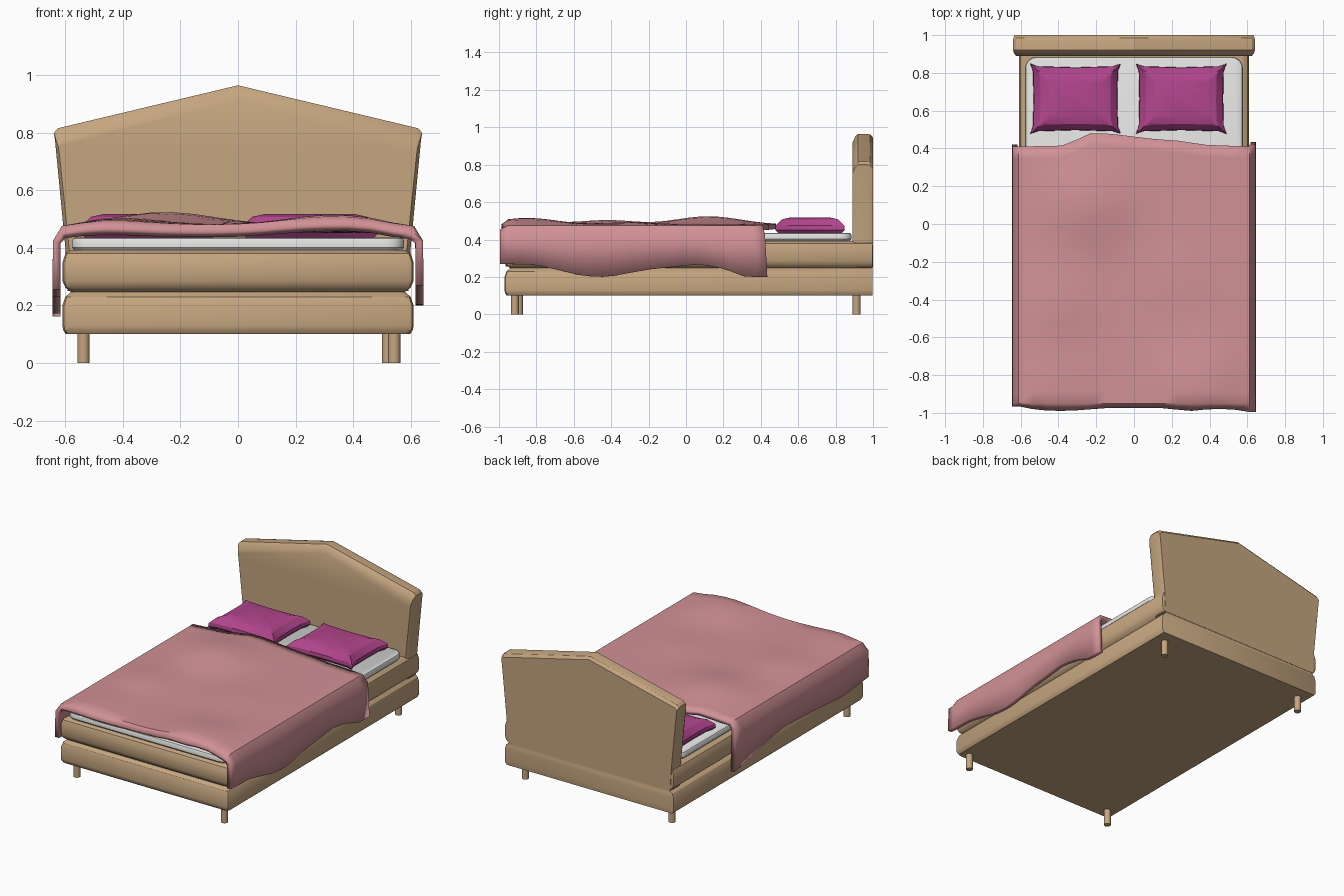
import bpy, bmesh
from math import sin, cos, pi, exp, radians

cube = bpy.data.objects.get("Cube")
if cube:
    bpy.data.objects.remove(cube, do_unlink=True)


def material(name, rgb):
    m = bpy.data.materials.new(name)
    m.use_nodes = True
    m.diffuse_color = (*rgb, 1)
    shader = m.node_tree.nodes["Principled BSDF"]
    shader.inputs["Base Color"].default_value = (*rgb, 1)
    shader.inputs["Roughness"].default_value = 0.8
    return m


wood = material("light_wood", (0.56, 0.38, 0.215))
white = material("mattress_white", (0.76, 0.76, 0.75))
pink = material("dusty_pink", (0.64, 0.285, 0.305))
magenta = material("magenta", (0.45, 0.06, 0.27))


def finish(name, bm, mat, angle=30):
    """Turn a bmesh into a smooth shaded object with one colour."""
    bmesh.ops.recalc_face_normals(bm, faces=bm.faces)
    mesh = bpy.data.meshes.new(name)
    bm.to_mesh(mesh)
    bm.free()
    mesh.materials.append(mat)
    ob = bpy.data.objects.new(name, mesh)
    bpy.context.collection.objects.link(ob)
    bpy.ops.object.select_all(action="DESELECT")
    ob.select_set(True)
    bpy.context.view_layer.objects.active = ob
    bpy.ops.object.shade_smooth_by_angle(angle=radians(angle))
    return ob


def loft(name, rings, mat, angle=30):
    """Skin a stack of equal-length closed rings and cap both ends."""
    bm = bmesh.new()
    rows = [[bm.verts.new(p) for p in ring] for ring in rings]
    n = len(rows[0])
    for a, b in zip(rows, rows[1:]):
        for i in range(n):
            j = (i + 1) % n
            bm.faces.new((a[i], a[j], b[j], b[i]))
    bm.faces.new(rows[0])
    bm.faces.new(rows[-1])
    return finish(name, bm, mat, angle)


def rounded(hx, y0, y1, r, r_back, z, steps=4):
    """Rectangle with rounded corners; front and back radii may differ."""
    ring = []
    for k, (sx, y, rad) in enumerate([(1, y1, r_back), (-1, y1, r_back), (-1, y0, r), (1, y0, r)]):
        cy = y - rad if y == y1 else y + rad
        for s in range(steps + 1):
            a = (k + s / steps) * pi / 2
            ring.append((sx * (hx - rad) + rad * cos(a), cy + rad * sin(a), z))
    return ring


def lerp(points, t):
    """Piecewise linear curve through (position, value) points."""
    for (a, u), (b, v) in zip(points, points[1:]):
        if t <= b:
            return u + (v - u) * max(0, (t - a) / (b - a))
    return points[-1][1]


# Two padded bands of the bed frame, flat at the back
lower = [(0.10, 0.012), (0.115, 0.002), (0.13, 0), (0.2, 0), (0.23, 0.01), (0.247, 0.03)]
upper = [(0.247, 0.03), (0.262, 0.01), (0.285, 0), (0.35, 0), (0.38, 0.01), (0.393, 0.03)]
for name, layers in (("lower_frame", lower), ("upper_frame", upper)):
    loft(name, [rounded(0.61 - d, -0.97 + d, 0.998, 0.02, 0.003, z, 2) for z, d in layers], wood)

# Gabled headboard with a softened front edge
half = [(0.592, 0.25), (0.6, 0.4), (0.636, 0.775), (0.64, 0.8), (0.625, 0.816)]
outline = half + [(0, 0.965)] + [(-x, z) for x, z in reversed(half)]
rings = []
for y, drop in ((1.0, 0.02), (0.985, 0.004), (0.97, 0), (0.92, 0), (0.905, 0.014), (0.89, 0.048)):
    rings.append([(x * (1 - drop * 0.5), y, z - drop * min(1, (z - 0.25) / 0.5)) for x, z in outline])
loft("headboard", rings, wood, 25)

# Round legs
for side, x, y in (("front_left", 0.543, -0.915), ("back_left", 0.521, 0.912),
                   ("front_right", -0.537, -0.893), ("back_right", -0.537, 0.912)):
    circle = [(x + 0.021 * cos(i * pi / 8), y + 0.021 * sin(i * pi / 8)) for i in range(16)]
    loft(side + "_leg", [[(px, py, z) for px, py in circle] for z in (0, 0.105)], wood)

# Thin mattress
layers = [(0.39, 0.01), (0.402, 0), (0.425, 0), (0.432, 0.004), (0.436, 0.012)]
loft("mattress", [rounded(0.577 - d, -0.95 + d, 0.885 - d, 0.06 - d, 0.06 - d, z) for z, d in layers], white)

# Pillows with pinched sides and pointed corners
quarter = [(0.222, 0), (0.225, 0.145), (0.24, 0.186), (0.2, 0.172)]
plan = quarter + [(0, 0.166)] + [(-x, y) for x, y in reversed(quarter)]
plan += [(-x, -y) for x, y in quarter[1:]] + [(0, -0.166)] + [(x, -y) for x, y in reversed(quarter[1:])]
for name, cx in (("right_pillow", -0.31), ("left_pillow", 0.25)):
    rings = []
    for z, d in ((0.432, 0.022), (0.452, 0), (0.475, 0.003), (0.488, 0.018), (0.508, 0.04), (0.518, 0.085)):
        rings.append([(cx + x * (1 - d / 0.24), 0.663 + y * (1 - d / 0.2), z) for x, y in plan])
    loft(name, rings, magenta, 28)

# Rumpled blanket: bumpy top, short foot lip, hanging side flaps
bumps = [(0.33, -0.85, 0.036, 0.22), (-0.25, 0.12, 0.045, 0.24), (-0.42, -0.42, 0.025, 0.2),
         (0.2, -0.3, 0.012, 0.2), (-0.45, -0.85, 0.02, 0.2)]
head_edge = [(-0.61, 0.41), (-0.37, 0.415), (-0.22, 0.485), (-0.1, 0.475), (0.1, 0.45),
             (0.25, 0.44), (0.36, 0.42), (0.61, 0.41)]
foot_edge = [(-0.61, 0.01), (-0.5, -0.012), (-0.35, -0.015), (-0.15, 0), (0.15, 0),
             (0.3, -0.015), (0.4, -0.005), (0.5, -0.003), (0.61, -0.02)]
left_hem = [(-1, 0.27), (-0.8, 0.265), (-0.55, 0.205), (-0.42, 0.2), (-0.2, 0.24),
            (0.07, 0.268), (0.2, 0.245), (0.32, 0.2), (0.44, 0.2)]
right_hem = [(-1, 0.26), (-0.7, 0.23), (-0.4, 0.25), (-0.1, 0.265), (0.15, 0.22), (0.42, 0.16)]


def top_height(x, y):
    z = 0.48
    for bx, by, h, r in bumps:
        z += h * exp(-((x - bx) ** 2 + (y - by) ** 2) / r ** 2)
    fade = min(1, (0.615 - abs(x)) / 0.12)
    return 0.476 + (z - 0.476) * max(0, fade)


bm = bmesh.new()
rows = []
columns, steps = 16, 22
for r in range(-1, steps + 1):
    t = max(0, r) / steps
    lip = r < 0

    def along(x):
        if lip:
            return -0.975 + lerp(foot_edge, x)
        return -0.95 + (lerp(head_edge, x) + 0.95) * t

    row = []
    yr, yl = along(-0.61), along(0.61)
    slant = 0.025 * t
    row.append((-0.645, yr + slant * 0.4, lerp(right_hem, yr)))
    row.append((-0.643, yr, 0.425))
    for c in range(columns + 1):
        x = -0.612 + 1.224 * c / columns
        y = along(x)
        row.append((x, y, top_height(x, y) - (0.024 if lip else 0)))
    row.append((0.643, yl + slant * 0.5, 0.425))
    row.append((0.645, yl + slant, lerp(left_hem, yl + slant)))
    rows.append([bm.verts.new(p) for p in row])
for a, b in zip(rows, rows[1:]):
    for i in range(len(a) - 1):
        bm.faces.new((a[i], a[i + 1], b[i + 1], b[i]))
bm.normal_update()
top = max(bm.faces, key=lambda f: f.calc_center_median().z)
flip = top.normal.z < 0
blanket = finish("blanket", bm, pink, 38)
if flip or blanket.data.polygons[len(blanket.data.polygons) // 2].normal.z < 0:
    middle = blanket.data.polygons[len(blanket.data.polygons) // 2]
    if middle.normal.z < 0:
        blanket.data.flip_normals()
solid = blanket.modifiers.new("thickness", "SOLIDIFY")
solid.thickness = 0.028
solid.offset = -1
